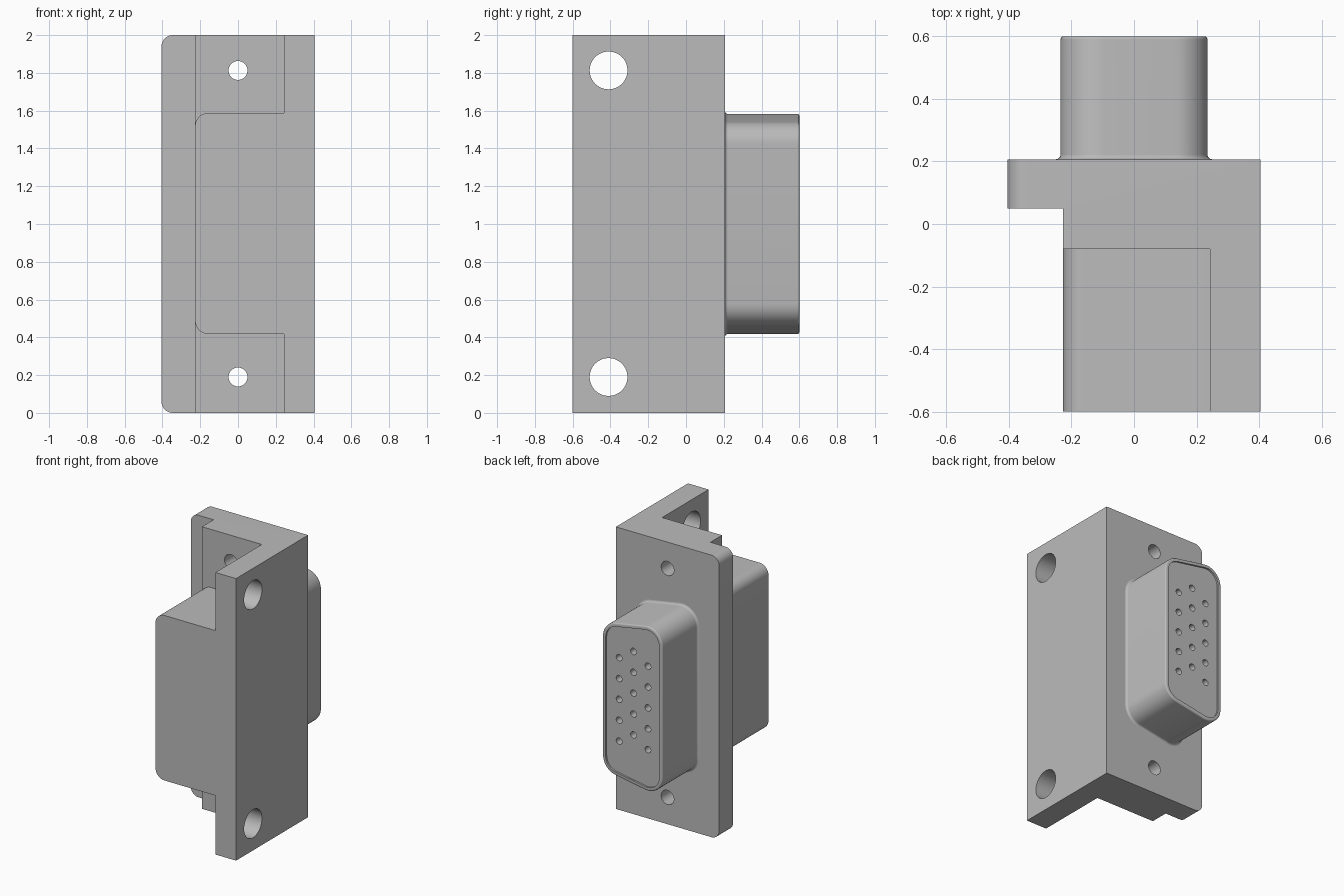
import bpy, bmesh, math
from mathutils import Vector, Matrix

cube = bpy.data.objects.get("Cube")
if cube:
    bpy.data.objects.remove(cube, do_unlink=True)

GREY = (0.5, 0.5, 0.5, 1.0)
grey = bpy.data.materials.new("plain grey")
grey.use_nodes = True
grey.diffuse_color = GREY
grey.node_tree.nodes["Principled BSDF"].inputs["Base Color"].default_value = GREY


def add_object(name, bm):
    bmesh.ops.recalc_face_normals(bm, faces=bm.faces[:])
    mesh = bpy.data.meshes.new(name)
    bm.to_mesh(mesh)
    bm.free()
    mesh.materials.append(grey)
    obj = bpy.data.objects.new(name, mesh)
    bpy.context.collection.objects.link(obj)
    return obj


def activate(obj):
    bpy.ops.object.select_all(action='DESELECT')
    obj.select_set(True)
    bpy.context.view_layer.objects.active = obj


def prism(points, direction):
    """Extrude a closed outline along a direction."""
    bm = bmesh.new()
    face = bm.faces.new([bm.verts.new(p) for p in points])
    top = bmesh.ops.extrude_face_region(bm, geom=[face])["geom"]
    moved = [v for v in top if isinstance(v, bmesh.types.BMVert)]
    bmesh.ops.translate(bm, verts=moved, vec=direction)
    return bm


def round_corners(bm, x, axis, radius):
    """Round the edges lying at x that run along the given axis."""
    edges = [e for e in bm.edges
             if all(abs(v.co.x - x) < 1e-4 for v in e.verts)
             and abs((e.verts[0].co - e.verts[1].co).normalized().dot(axis)) > 0.9]
    bmesh.ops.bevel(bm, geom=edges, offset=radius, segments=10,
                    profile=0.5, affect='EDGES')


def cut_holes(obj, centres, axis, radius, depth, sides):
    """Drill round holes along an axis."""
    bm = bmesh.new()
    turn = Vector((0, 0, 1)).rotation_difference(axis).to_matrix().to_4x4()
    for c in centres:
        bmesh.ops.create_cone(bm, cap_ends=True, segments=sides, radius1=radius,
                              radius2=radius, depth=depth,
                              matrix=Matrix.Translation(c) @ turn)
    cutter = add_object("hole_cutter", bm)
    cutter.hide_render = True
    activate(obj)
    mod = obj.modifiers.new("holes", 'BOOLEAN')
    mod.operation = 'DIFFERENCE'
    mod.solver = 'EXACT'
    mod.object = cutter
    bpy.ops.object.modifier_apply(modifier=mod.name)
    bpy.data.objects.remove(cutter, do_unlink=True)


X, Y, Z = Vector((1, 0, 0)), Vector((0, 1, 0)), Vector((0, 0, 1))
PLATE_Y = 0.207

# Bracket: front plate with a lip and a mounting leg, one section swept upwards
section = [(-0.405, 0.05), (-0.405, PLATE_Y), (0.405, PLATE_Y), (0.405, -0.6),
           (0.243, -0.6), (0.243, -0.08), (-0.227, -0.08), (-0.227, 0.05)]
bm = prism([(x, y, 0) for x, y in section], 2 * Z)
round_corners(bm, -0.405, Y, 0.06)
bracket = add_object("bracket", bm)
screw_z = (0.19, 1.813)
cut_holes(bracket, [Vector((0, 0.06, z)) for z in screw_z], Y, 0.05, 0.6, 40)
cut_holes(bracket, [Vector((0.32, -0.41, z)) for z in screw_z], X, 0.1, 0.4, 48)

# Rear housing block tucked against the leg
low, high = 0.418, 1.588
outline = [(-0.227, -0.6, low), (0.243, -0.6, low), (0.243, -0.6, high), (-0.227, -0.6, high)]
bm = prism(outline, 0.52 * Y)
round_corners(bm, -0.227, Y, 0.07)
housing = add_object("housing_block", bm)

# Connector shell: D-shaped rings, rounded about four fixed corner centres
TAPER = math.radians(10)
RADIUS = 0.12
STEPS = 12
corners = [(0.115, 0.422, 0, 90 * math.pi / 180 - TAPER),
           (-0.115, 0.4625, math.pi / 2 - TAPER, math.pi)]


def d_ring(grow, y):
    half = []
    for cx, cz, start, end in corners:
        for i in range(STEPS + 1):
            a = start + (end - start) * i / STEPS
            r = RADIUS + grow
            half.append((cx + r * math.cos(a), cz + r * math.sin(a)))
    full = half + [(x, -z) for x, z in reversed(half)]
    return [(x, y, 1 + z) for x, z in full]


bm = bmesh.new()
rings = []
profile = [(0.015, PLATE_Y - 0.02), (0.015, PLATE_Y)]
for i in range(1, 5):                       # fillet at the plate
    a = i / 4 * math.pi / 2
    profile.append((0.015 * (1 - math.sin(a)), PLATE_Y + 0.015 * (1 - math.cos(a))))
for i in range(5):                          # rounded rim
    a = i / 4 * math.pi / 2
    profile.append((0.01 * (math.cos(a) - 1), 0.59 + 0.01 * math.sin(a)))
profile += [(-0.025, 0.6), (-0.025, 0.588)]  # shallow recess
for grow, y in profile:
    rings.append([bm.verts.new(p) for p in d_ring(grow, y)])
for a, b in zip(rings, rings[1:]):
    for i in range(len(a)):
        j = (i + 1) % len(a)
        bm.faces.new((a[i], a[j], b[j], b[i]))
bm.faces.new(rings[0])
bm.faces.new(rings[-1])
shell = add_object("connector_shell", bm)

# Pin sockets: three columns of five, the middle one staggered
sockets = [Vector((0.113 * col, 0.56, 1 + 0.148 * row + (0.074 if col == 0 else 0)))
           for col in (-1, 0, 1) for row in range(-2, 3)]
cut_holes(shell, sockets, Y, 0.023, 0.16, 20)

for obj in (bracket, housing, shell):
    activate(obj)
    bpy.ops.object.shade_smooth_by_angle(angle=math.radians(30))
